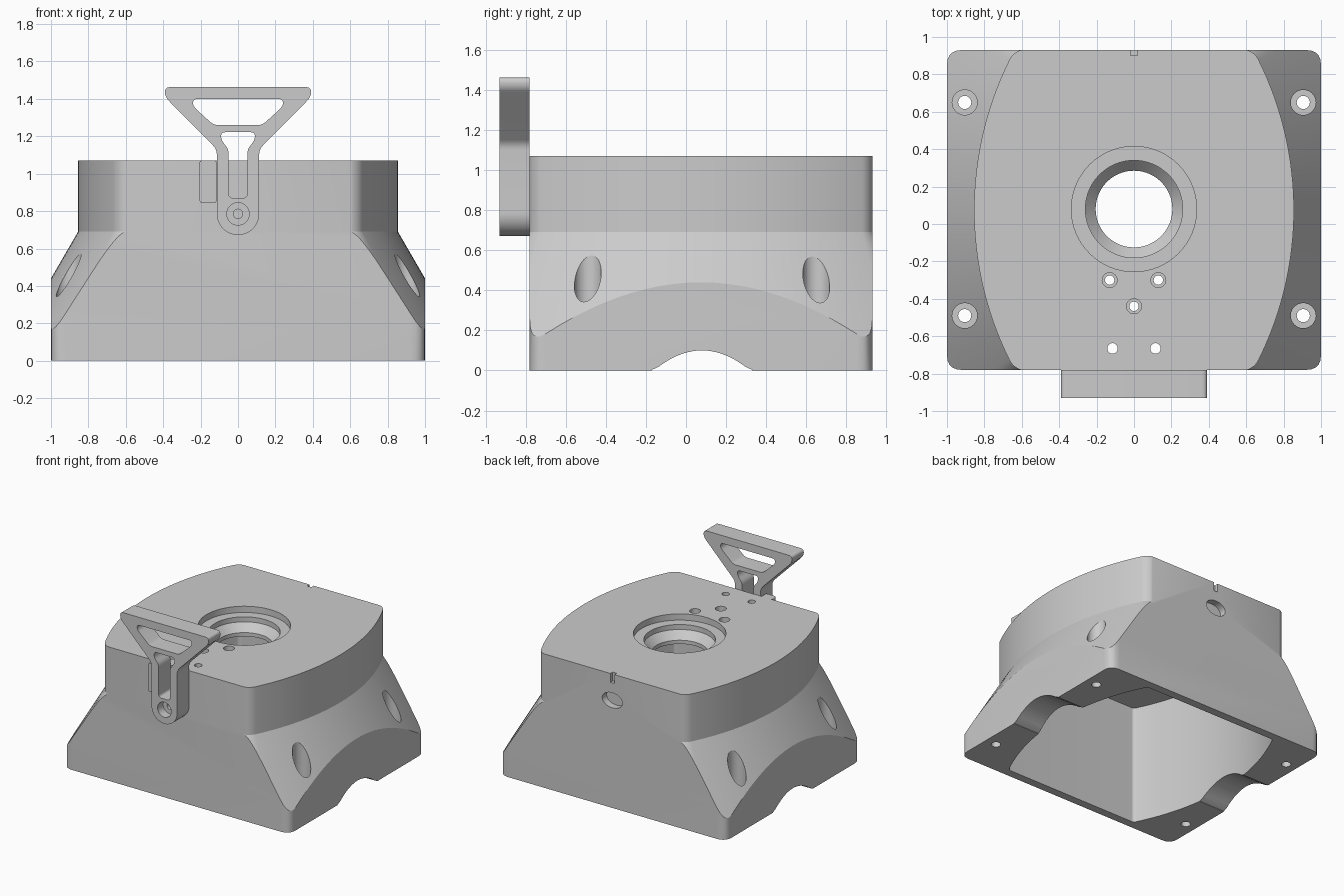
import bpy
import bmesh
from math import sin, cos, pi, asin
from mathutils import Vector

cube = bpy.data.objects.get("Cube")
if cube:
    bpy.data.objects.remove(cube)

GREY = bpy.data.materials.new("plain grey")
GREY.use_nodes = True
GREY.diffuse_color = (0.6, 0.6, 0.6, 1)
GREY.node_tree.nodes["Principled BSDF"].inputs["Base Color"].default_value = (0.6, 0.6, 0.6, 1)

CY = 0.075              # middle of the housing in y
FRONT, BACK = -0.78, 0.93
TOP, SHOULDER = 1.07, 0.69
SLOPE = 0.58            # outward flare per unit of height


def loft(name, rings, axis="Z"):
    """Closed solid through rings of (points, height) along an axis."""
    place = {"Z": lambda a, b, h: (a, b, h),
             "Y": lambda a, b, h: (a, h, b),
             "X": lambda a, b, h: (h, a, b)}[axis]
    bm = bmesh.new()
    loops = [[bm.verts.new(place(a, b, h)) for a, b in pts] for pts, h in rings]
    for low, high in zip(loops, loops[1:]):
        n = len(low)
        for i in range(n):
            j = (i + 1) % n
            bm.faces.new((low[i], low[j], high[j], high[i]))
    bm.faces.new(loops[0][::-1])
    bm.faces.new(loops[-1])
    bmesh.ops.recalc_face_normals(bm, faces=bm.faces)
    mesh = bpy.data.meshes.new(name)
    bm.to_mesh(mesh)
    bm.free()
    mesh.materials.append(GREY)
    obj = bpy.data.objects.new(name, mesh)
    bpy.context.collection.objects.link(obj)
    return obj


def combine(target, tool, operation="DIFFERENCE"):
    """Apply a boolean and discard the tool."""
    mod = target.modifiers.new("shape", "BOOLEAN")
    mod.operation, mod.solver, mod.object = operation, "EXACT", tool
    bpy.context.view_layer.objects.active = target
    bpy.ops.object.modifier_apply(modifier=mod.name)
    bpy.data.objects.remove(tool)


def circle(x, y, rx, ry=None, n=40):
    ry = ry or rx
    return [(x + rx * cos(2 * pi * i / n), y + ry * sin(2 * pi * i / n)) for i in range(n)]


def rect(x0, x1, y0, y1):
    return [(x0, y0), (x1, y0), (x1, y1), (x0, y1)]


def rounded(pts, r, steps=5):
    """Round every corner of a polygon."""
    out = []
    for i, p in enumerate(pts):
        p, a, b = Vector(p), Vector(pts[i - 1]), Vector(pts[(i + 1) % len(pts)])
        s = p + (a - p).normalized() * min(r, 0.45 * (a - p).length)
        e = p + (b - p).normalized() * min(r, 0.45 * (b - p).length)
        for k in range(steps + 1):
            t = k / steps
            out.append(tuple(s * (1 - t) ** 2 + p * 2 * t * (1 - t) + e * t * t))
    return out


def barrel(d):
    """Bulging plan outline, offset outward by d."""
    big, small, bulge, half = 1.8, 0.1, 0.855, 0.859
    a = asin((half - small) / (big - small))
    fx, fy = bulge - big + (big - small) * cos(a), half - small
    quarter = [(bulge - big + (big + d) * cos(a * i / 16), (big + d) * sin(a * i / 16))
               for i in range(16)]
    for i in range(13):
        t = a + (pi / 2 - a) * i / 12
        quarter.append((fx + (small + d) * cos(t), fy + (small + d) * sin(t)))
    right = [(x, -y) for x, y in quarter[:0:-1]] + quarter
    left = [(-x, y) for x, y in right[::-1]]
    return [(x, y + CY) for x, y in right + left]


def mirrored(half):
    """Mirror an open right-hand chain across x = 0."""
    return half + [(-x, z) for x, z in half[::-1] if x > 1e-6]


# Housing: flared barrel trimmed to a rounded block
housing = loft("housing", [(barrel(SLOPE * (SHOULDER + 0.1)), -0.1),
                           (barrel(0), SHOULDER), (barrel(0), TOP)])
block = loft("block", [(rounded(rect(-1, 1, FRONT, BACK), 0.08), 0),
                       (rounded(rect(-1, 1, FRONT, BACK), 0.08), 1.3)])
combine(housing, block, "INTERSECT")

# Open cavity with a thickened collar round the central bore
cavity = loft("cavity", [(barrel(-0.07), -0.2), (barrel(-0.07), 0.96)])
combine(housing, cavity)
combine(housing, loft("collar", [(circle(0, 0.08, 0.36, n=64), 0.89),
                                 (circle(0, 0.08, 0.36, n=64), 0.99)]), "UNION")
bore = [(0.205, 0.8), (0.205, 0.92), (0.26, 0.98), (0.26, 1.02), (0.335, 1.02), (0.335, 1.2)]
combine(housing, loft("bore", [(circle(0, 0.08, r, n=64), z) for r, z in bore]))

# Countersunk screw holes at the corners
for x in (-0.905, 0.905):
    for y in (-0.49, 0.65):
        steps = [(0.035, -0.1), (0.035, 0.25), (0.067, 0.25), (0.067, 1.0)]
        combine(housing, loft("screw_hole", [(circle(x, y, r), z) for r, z in steps]))

# Small holes in the deck
for x, y in ((-0.13, -0.3), (0.13, -0.3), (0, -0.44)):
    steps = [(0.025, 0.8), (0.025, 1.03), (0.04, 1.03), (0.04, 1.2)]
    combine(housing, loft("deck_hole", [(circle(x, y, r, n=24), z) for r, z in steps]))
for x in (-0.115, 0.115):
    combine(housing, loft("pin_hole", [(circle(x, -0.665, 0.028, n=24), z) for z in (0.8, 1.2)]))

# Arched cable passage under both sides
arch = [(0.08 + 0.24 * u / 10, 0.1 * (1 - (u / 10) ** 2)) for u in range(-10, 11)]
arch = [(-0.17, -0.1), (-0.17, 0.003)] + arch[1:-1] + [(0.33, 0.003), (0.33, -0.1)]
combine(housing, loft("passage", [(arch, -1.2), (arch, 1.2)], "X"))

# Rear slot and oval recess
combine(housing, loft("rear_slot", [(rect(-0.018, 0.018, 0.9, 1.0), z) for z in (1.0, 1.2)]))
combine(housing, loft("rear_recess", [(circle(0, 0.86, 0.09, 0.06), y) for y in (0.875, 1.0)], "Y"))

# Front sight bracket: rounded foot, two arms and a wide top bar
foot = [(0.113 * sin(pi * i / 24), 0.785 - 0.113 * cos(pi * i / 24)) for i in range(13)]
profile = rounded(mirrored(foot + [(0.113, 1.13), (0.39, 1.41), (0.39, 1.463)]), 0.03)
bracket = loft("front_bracket", [(profile, -0.93), (profile, FRONT)], "Y")
windows = [
    mirrored([(0.13, 1.26), (0.24, 1.36), (0.24, 1.4)]),
    mirrored([(0.05, 0.87), (0.05, 1.13), (0.09, 1.18), (0.09, 1.222)]),
]
for pts in windows:
    pts = rounded(pts, 0.025)
    combine(bracket, loft("window", [(pts, -1.1), (pts, -0.7)], "Y"))
steps = [(0.06, -1.0), (0.06, -0.86), (0.025, -0.86), (0.025, -0.7)]
combine(bracket, loft("pivot_hole", [(circle(0, 0.785, r), y) for r, y in steps], "Y"))

# Stop block beside the bracket
stop = rounded(rect(-0.205, -0.115, 0.845, TOP), 0.012)
stop_block = loft("stop_block", [(stop, -0.84), (stop, FRONT + 0.01)], "Y")

# Smooth curves, sharp corners
for obj in (housing, bracket, stop_block):
    bpy.ops.object.select_all(action="DESELECT")
    obj.select_set(True)
    bpy.context.view_layer.objects.active = obj
    bpy.ops.object.shade_smooth_by_angle(angle=0.45)
